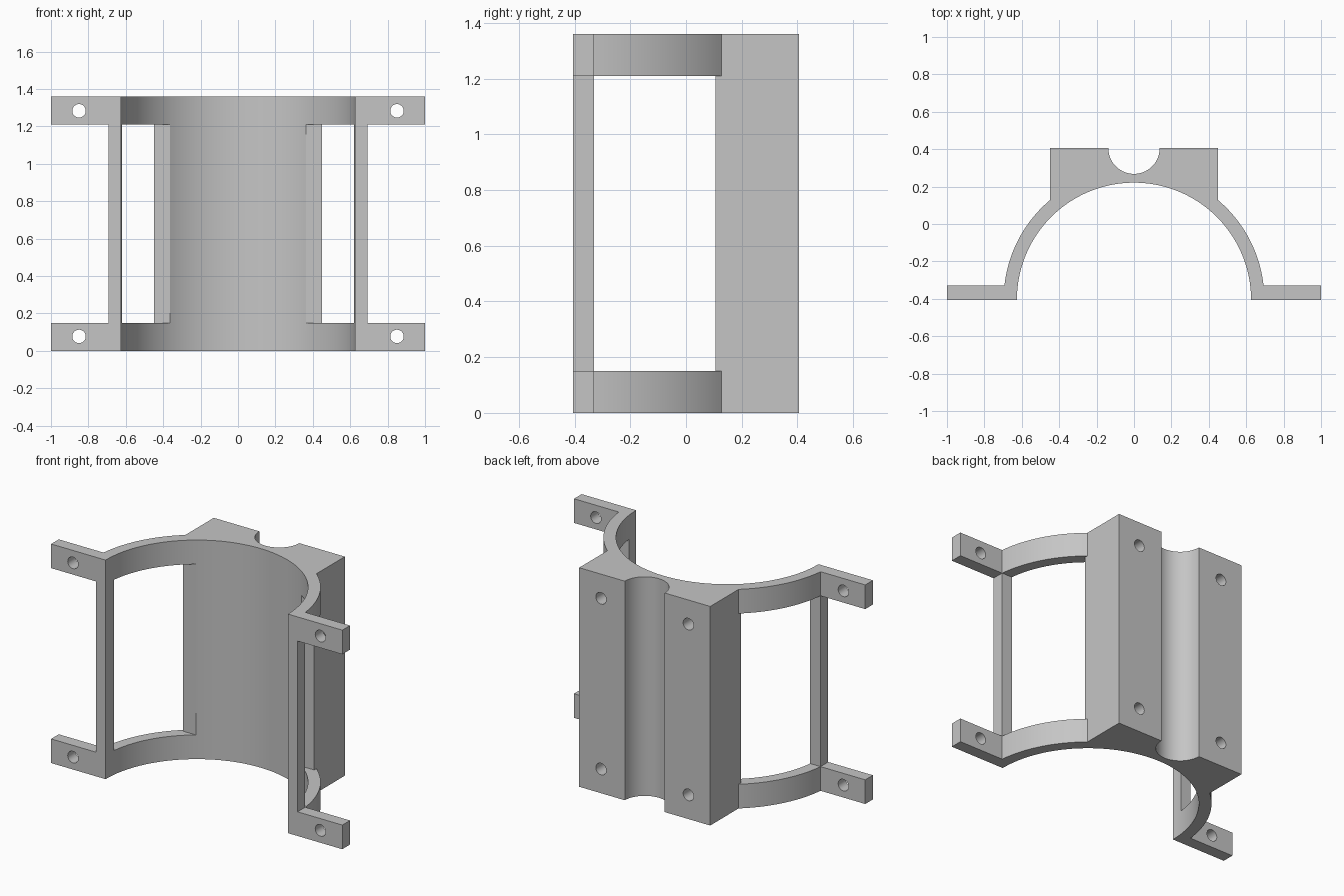
import bpy, bmesh, math
from mathutils import Matrix

cube = bpy.data.objects.get("Cube")
if cube:
    bpy.data.objects.remove(cube, do_unlink=True)

HEIGHT, RIM = 1.36, 0.15            # total height, height of each end rim
FRONT, EAR_BACK, BACK = -0.405, -0.33, 0.405
INNER, OUTER = 0.626, 0.697         # saddle radii, centred on the front plane
BLOCK, GROOVE = 0.45, 0.137         # block half width, groove radius

grey = bpy.data.materials.new("grey plastic")
grey.use_nodes = True
colour = (0.56, 0.56, 0.56, 1)
grey.diffuse_color = colour
grey.node_tree.nodes["Principled BSDF"].inputs["Base Color"].default_value = colour


def arc(cy, r, start, end, n):
    """Points on an arc centred on x = 0."""
    angles = [start + (end - start) * i / n for i in range(n + 1)]
    return [(r * math.cos(a), cy + r * math.sin(a)) for a in angles]


def make_object(name, bm):
    bmesh.ops.recalc_face_normals(bm, faces=bm.faces)
    mesh = bpy.data.meshes.new(name)
    bm.to_mesh(mesh)
    bm.free()
    mesh.materials.append(grey)
    ob = bpy.data.objects.new(name, mesh)
    bpy.context.collection.objects.link(ob)
    return ob


def prism(bm, outline, z0, z1):
    face = bm.faces.new([bm.verts.new((x, y, z0)) for x, y in outline])
    top = bmesh.ops.extrude_face_region(bm, geom=[face])["geom"]
    verts = [v for v in top if isinstance(v, bmesh.types.BMVert)]
    bmesh.ops.translate(bm, verts=verts, vec=(0, 0, z1 - z0))


def drill(bm, x, z, y0, y1, r=0.036):
    place = Matrix.Translation((x, (y0 + y1) / 2, z)) @ Matrix.Rotation(math.pi / 2, 4, 'X')
    bmesh.ops.create_cone(bm, cap_ends=True, segments=32, radius1=r, radius2=r,
                          depth=y1 - y0, matrix=place)


# Full-height bracket: ears, curved saddle, rear block and groove
ear_angle = math.asin((EAR_BACK - FRONT) / OUTER)
block_angle = math.acos(BLOCK / OUTER)
right_half = [(1, FRONT), (1, EAR_BACK)] + arc(FRONT, OUTER, ear_angle, block_angle, 20)
right_half += [(BLOCK, BACK)]
groove = arc(BACK, GROOVE, 0, -math.pi, 40)
left_half = [(-x, y) for x, y in reversed(right_half)]
saddle = arc(FRONT, INNER, math.pi, 0, 96)
bm = bmesh.new()
prism(bm, right_half + groove + left_half + saddle, 0, HEIGHT)
bracket = make_object("saddle_bracket", bm)

# Side windows, leaving a slim post at each front edge
bm = bmesh.new()
post = math.sqrt(OUTER ** 2 - (EAR_BACK - FRONT) ** 2)
window = [(0.3, EAR_BACK), (post, EAR_BACK), (post, -0.5), (1.1, -0.5),
          (1.1, 0.2), (BLOCK, 0.2), (BLOCK, 0.105), (0.3, 0.105)]
for side in (1, -1):
    prism(bm, [(side * x, y) for x, y in window], RIM, HEIGHT - RIM)
window_cutter = make_object("window_cutter", bm)

# Through holes in the ears, blind holes in the rear block
bm = bmesh.new()
for side in (1, -1):
    for z in (0.077, HEIGHT - 0.077):
        drill(bm, side * 0.85, z, -0.5, -0.25)
    for z in (RIM, HEIGHT - RIM):
        drill(bm, side * 0.3, z, 0.22, 0.5)
hole_cutter = make_object("hole_cutter", bm)

bpy.ops.object.select_all(action='DESELECT')
bracket.select_set(True)
bpy.context.view_layer.objects.active = bracket
for cutter in (window_cutter, hole_cutter):
    cutter.hide_render = True
    mod = bracket.modifiers.new(cutter.name, 'BOOLEAN')
    mod.operation, mod.solver, mod.object = 'DIFFERENCE', 'EXACT', cutter
    bpy.ops.object.modifier_apply(modifier=mod.name)
    bpy.data.objects.remove(cutter, do_unlink=True)

bpy.ops.object.shade_smooth_by_angle(angle=math.radians(30))
